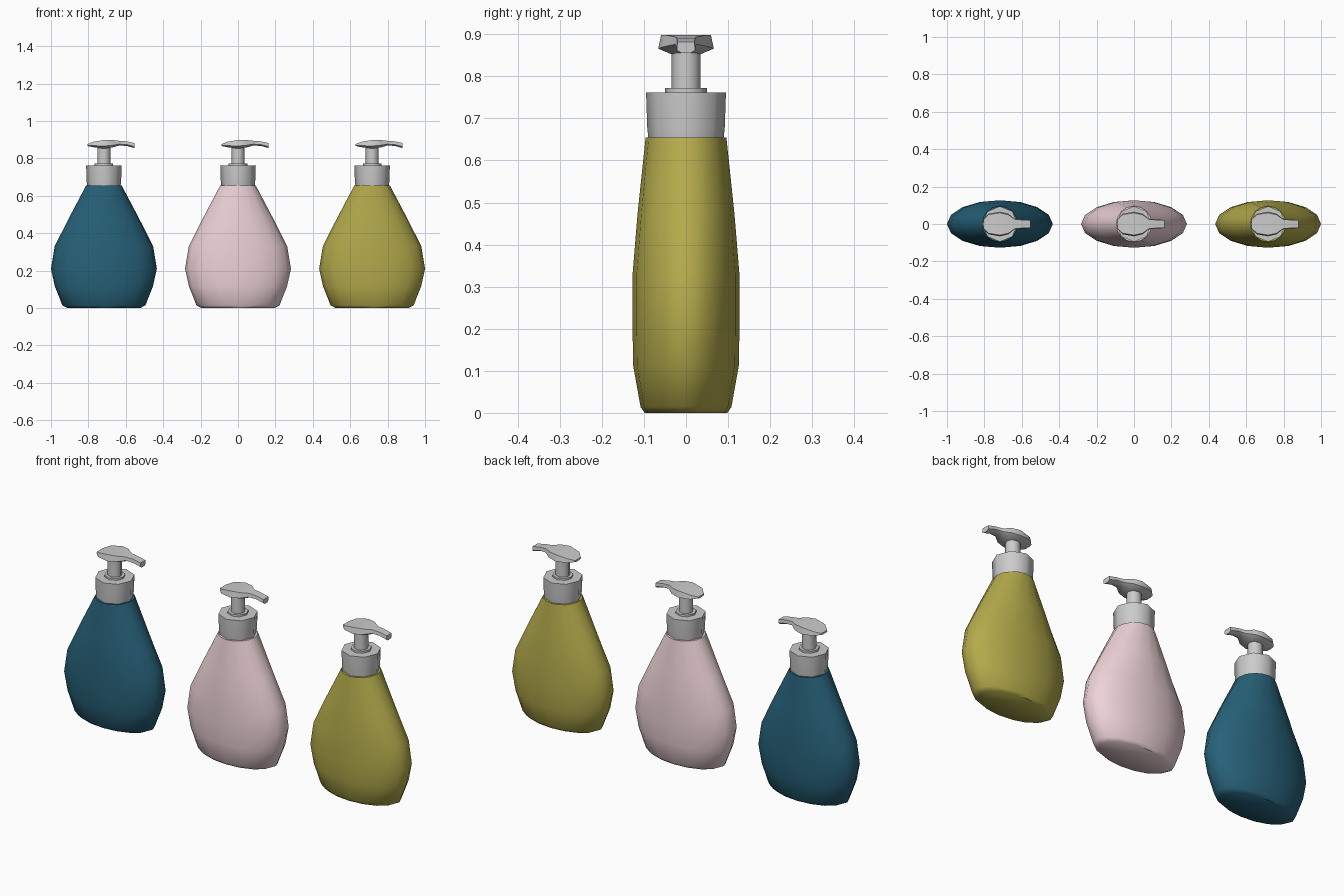
import bpy, bmesh, math

if "Cube" in bpy.data.objects:
    bpy.data.objects.remove(bpy.data.objects["Cube"])


def loft(name, rings, mat=None, angle=40):
    """Skin a list of equal-length vertex rings, cap both ends."""
    bm = bmesh.new()
    loops = [[bm.verts.new(p) for p in ring] for ring in rings]
    n = len(loops[0])
    for a, b in zip(loops, loops[1:]):
        for i in range(n):
            j = (i + 1) % n
            bm.faces.new((a[i], a[j], b[j], b[i]))
    bm.faces.new(loops[0])
    bm.faces.new(loops[-1])
    bmesh.ops.recalc_face_normals(bm, faces=bm.faces)
    me = bpy.data.meshes.new(name)
    bm.to_mesh(me)
    bm.free()
    ob = bpy.data.objects.new(name, me)
    bpy.context.collection.objects.link(ob)
    if mat:
        me.materials.append(mat)
    bpy.ops.object.select_all(action='DESELECT')
    ob.select_set(True)
    bpy.context.view_layer.objects.active = ob
    bpy.ops.object.shade_smooth_by_angle(angle=math.radians(angle))
    return ob


def ellipse(cx, rx, ry, z, n):
    return [(cx + rx * math.cos(2 * math.pi * i / n),
             ry * math.sin(2 * math.pi * i / n), z) for i in range(n)]


# (half width, half depth, height)
BODY = [(.195, .098, 0), (.222, .108, .014), (.262, .126, .115), (.283, .127, .21),
        (.263, .127, .33), (.19, .115, .475), (.095, .096, .655)]
COLLAR = [(.089, .089, .65), (.092, .092, .675), (.095, .095, .762)]
WASHER = [(.05, .05, .76), (.05, .05, .772)]
STEM = [(.035, .035, .77), (.035, .035, .875)]
# pump head stations: x, half depth, underside, top
HEAD = [(-.088, .026, .866, .876), (-.06, .055, .860, .888), (0, .066, .852, .898),
        (.045, .055, .858, .898), (.08, .028, .868, .894), (.12, .024, .867, .891),
        (.163, .022, .855, .882)]


def bottle(label, cx, colour):
    mat = bpy.data.materials.new(label)
    mat.diffuse_color = (*colour, 1)
    mat.use_nodes = True
    mat.node_tree.nodes["Principled BSDF"].inputs["Base Color"].default_value = mat.diffuse_color

    def turned(part, profile, n, mat=None, angle=40):
        loft(f"{part}_{label}", [ellipse(cx, rx, ry, z, n) for rx, ry, z in profile], mat, angle)

    turned("bottle_body", BODY, 16, mat, 50)
    turned("collar", COLLAR, 8, angle=50)
    turned("washer", WASHER, 8, angle=50)
    turned("pump_stem", STEM, 8, angle=50)
    # pump head with spout, flat across and arched lengthwise
    rings = [[(cx + x, -h, lo + .3 * (hi - lo)), (cx + x, -h * .5, lo), (cx + x, h * .5, lo),
              (cx + x, h, lo + .3 * (hi - lo)), (cx + x, h * .9, hi), (cx + x, -h * .9, hi)]
             for x, h, lo, hi in HEAD]
    loft(f"pump_head_{label}", rings)


bottle("teal", -.717, (.02, .12, .19))
bottle("pink", 0, (.85, .65, .68))
bottle("olive", .717, (.45, .40, .07))
